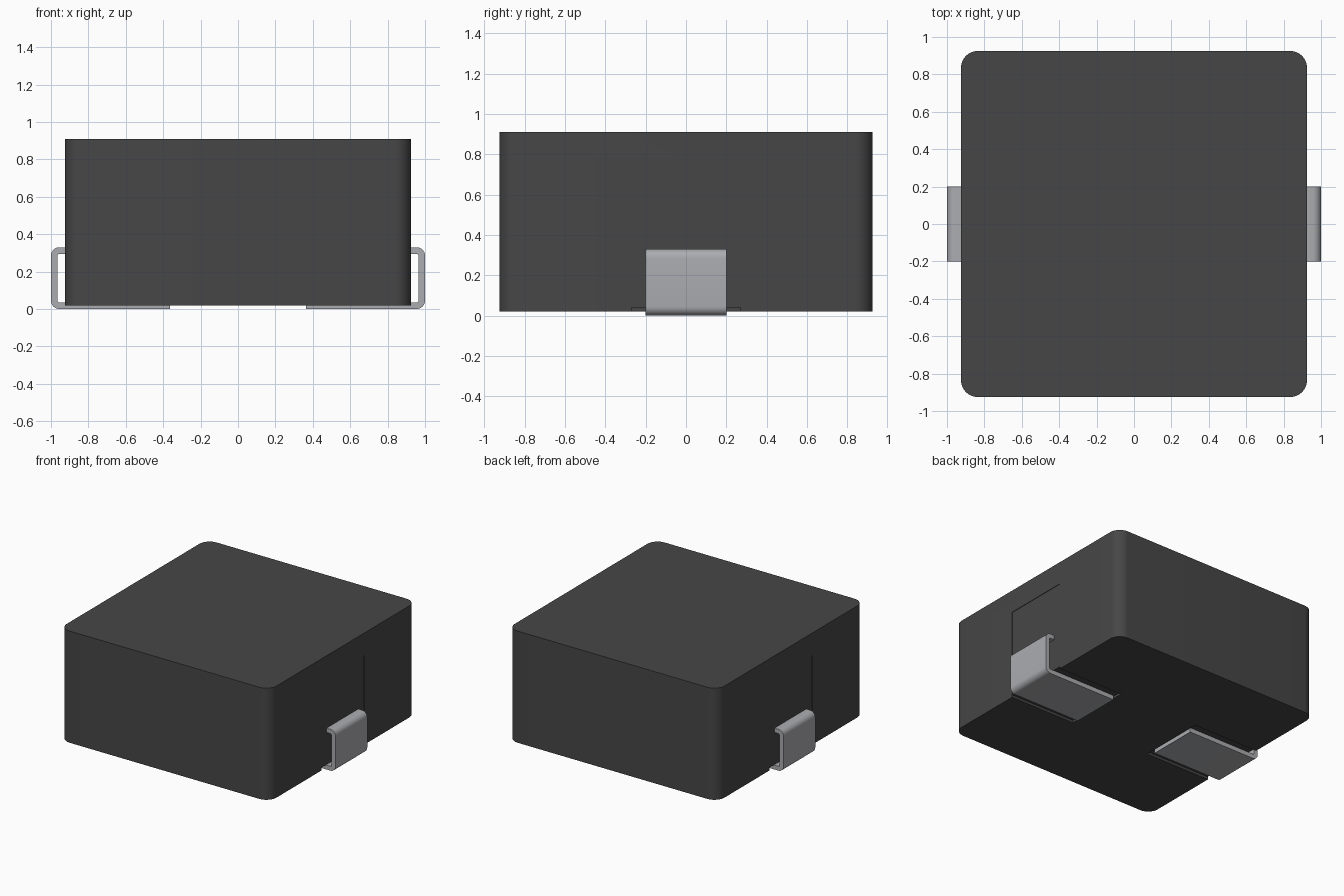
import bpy
import bmesh
from math import sin, cos, radians

cube = bpy.data.objects.get("Cube")
if cube:
    bpy.data.objects.remove(cube, do_unlink=True)


def material(name, rgb):
    m = bpy.data.materials.new(name)
    m.use_nodes = True
    color = (*rgb, 1)
    m.diffuse_color = color
    m.node_tree.nodes["Principled BSDF"].inputs["Base Color"].default_value = color
    return m


def arc(cx, cy, r, start, end, steps=8):
    angles = [radians(start + (end - start) * i / steps) for i in range(steps + 1)]
    return [(cx + r * cos(a), cy + r * sin(a)) for a in angles]


def prism(name, profile, place, lo, hi, mat):
    """Extrude a flat profile from lo to hi; place maps (u, v, depth) to x, y, z."""
    bm = bmesh.new()
    base = bm.faces.new([bm.verts.new(place(u, v, lo)) for u, v in profile])
    top = bmesh.ops.extrude_face_region(bm, geom=[base])["geom"]
    shift = [b - a for a, b in zip(place(0, 0, lo), place(0, 0, hi))]
    verts = [g for g in top if isinstance(g, bmesh.types.BMVert)]
    bmesh.ops.translate(bm, verts=verts, vec=shift)
    bmesh.ops.recalc_face_normals(bm, faces=bm.faces)
    mesh = bpy.data.meshes.new(name)
    bm.to_mesh(mesh)
    bm.free()
    mesh.materials.append(mat)
    obj = bpy.data.objects.new(name, mesh)
    bpy.context.collection.objects.link(obj)
    return obj


def activate(obj):
    bpy.ops.object.select_all(action="DESELECT")
    obj.select_set(True)
    bpy.context.view_layer.objects.active = obj


def smooth(obj):
    activate(obj)
    bpy.ops.object.shade_smooth_by_angle(angle=radians(30))


charcoal = material("charcoal_body", (0.062, 0.062, 0.062))
silver = material("silver_metal", (0.41, 0.415, 0.435))

# Body: square block with rounded vertical corners
half, radius = 0.925, 0.09
c = half - radius
outline = []
for i, (sx, sy) in enumerate([(1, 1), (-1, 1), (-1, -1), (1, -1)]):
    outline += arc(sx * c, sy * c, radius, i * 90, i * 90 + 90, 10)
body = prism("body", outline, lambda u, v, d: (u, v, d), 0.02, 0.91, charcoal)

# Terminal: folded strip running under the body, up the side and back in
T, R, W = 0.035, 0.045, 0.2
cx, top = 1 - R, 0.33
strip = [(0.363, 0)] + arc(cx, R, R, -90, 0) + arc(cx, top - R, R, 0, 90)
strip += [(0.9, top), (0.9, top - T)]
strip += arc(cx, top - R, R - T, 90, 0, 4) + arc(cx, R, R - T, 0, -90, 4)
strip += [(0.363, T)]

# Shallow recess around each terminal, deeper underneath than on the side
recess = [(0.35, -0.1), (1.1, -0.1), (1.1, 0.73), (0.921, 0.73), (0.921, 0.04), (0.35, 0.04)]

for side, sign in (("left", 1), ("right", -1)):
    def place(u, v, d, s=sign):
        return (s * u, d, v)

    cutter = prism("recess_cutter", recess, place, -0.27, 0.27, charcoal)
    cutter.hide_render = True
    cut = body.modifiers.new("recess", "BOOLEAN")
    cut.operation, cut.solver, cut.object = "DIFFERENCE", "EXACT", cutter
    activate(body)
    bpy.ops.object.modifier_apply(modifier=cut.name)
    bpy.data.objects.remove(cutter, do_unlink=True)

    smooth(prism(side + "_terminal", strip, place, -W, W, silver))

smooth(body)
